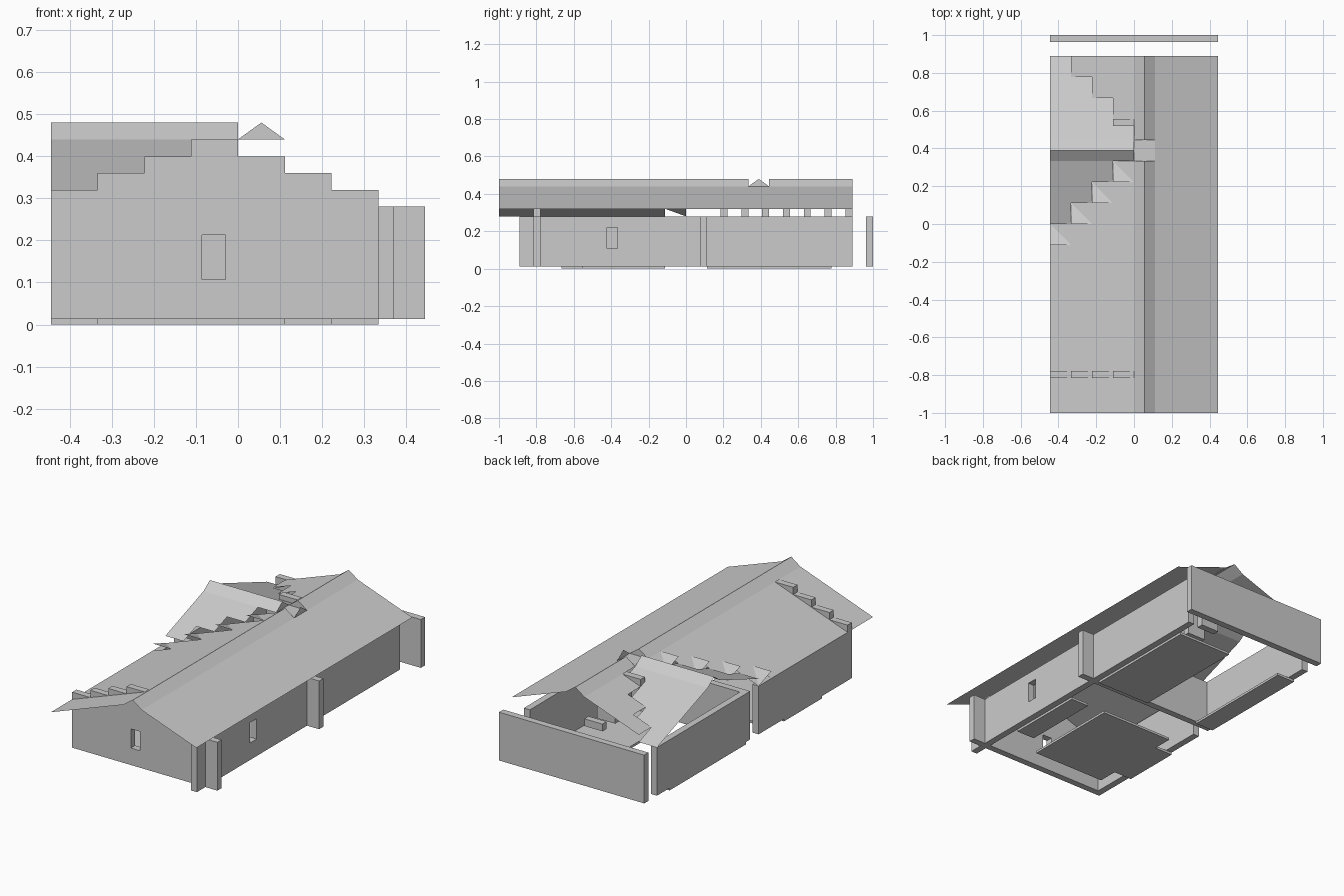
import bpy, bmesh

if "Cube" in bpy.data.objects:
    bpy.data.objects.remove(bpy.data.objects["Cube"])

U = 1 / 9          # plan module
H = 0.04           # height step
T = U / 3          # wall thickness
B = 0.013          # floor thickness


def make(name, verts, faces):
    me = bpy.data.meshes.new(name)
    me.from_pydata(verts, [], faces)
    me.update()
    ob = bpy.data.objects.new(name, me)
    bpy.context.collection.objects.link(ob)
    return ob


def box(name, x0, x1, y0, y1, z0, z1):
    v = [(x, y, z) for z in (z0, z1) for x, y in ((x0, y0), (x1, y0), (x1, y1), (x0, y1))]
    return make(name, v, [(3, 2, 1, 0), (4, 5, 6, 7), (0, 1, 5, 4),
                          (1, 2, 6, 5), (2, 3, 7, 6), (3, 0, 4, 7)])


def prism(name, prof, y0, y1):
    n = len(prof)
    v = [(x, y0, z) for x, z in prof] + [(x, y1, z) for x, z in prof]
    f = [tuple(range(n)), tuple(range(2 * n - 1, n - 1, -1))]
    f += [(i, i + n, (i + 1) % n + n, (i + 1) % n) for i in range(n)]
    ob = make(name, v, f)
    bm = bmesh.new()
    bm.from_mesh(ob.data)
    bmesh.ops.recalc_face_normals(bm, faces=bm.faces)
    bm.to_mesh(ob.data)
    bm.free()
    return ob


def cut(ob, *dims):
    c = box("window_cutter", *dims)
    c.hide_render = True
    c.hide_viewport = True
    m = ob.modifiers.new("window", 'BOOLEAN')
    m.operation = 'DIFFERENCE'
    m.solver = 'EXACT'
    m.object = c


def sheets(name, polys):
    v, f = [], []
    for p in polys:
        f.append(tuple(range(len(v), len(v) + len(p))))
        v += p
    return make(name, v, f)


def zmain(x):
    return 0.44 + 0.36 * x


# stepped front gable wall with window
prof = [(-4 * U, B)]
for i, t in enumerate((8, 9, 10, 11, 10, 9, 8, 7)):
    prof += [((i - 4) * U, t * H), ((i - 3) * U, t * H)]
prof.append((4 * U, B))
gable = prism("front_gable_wall", prof, -0.815, -0.778)
cut(gable, -0.085, -0.03, -0.9, -0.7, 0.107, 0.213)

# long and cross walls
right = box("right_wall", 3 * U, 3 * U + T, -8 * U, 8 * U, B, 0.28)
cut(right, 0.3, 0.4, -0.422, -0.366, 0.107, 0.22)
box("left_wall_front", -4 * U, -4 * U + T, -0.778, 0, B, 0.28)
box("left_wall_back", -4 * U, -4 * U + T, U, 8 * U, B, 0.28)
box("middle_wall", -4 * U, 4 * U, U - T, U, B, 0.28)
box("back_wall", -4 * U, 4 * U, 1 - T, 1, B, 0.28)

# floor plates
for i, (x0, x1, y0, y1) in enumerate(((0, 3, 1, 7), (-3, 1, -6, -1), (2, 3, -5, -1),
                                      (-4, -3, -5, -2), (-4, -3, 1, 7))):
    box("floor_plate_%d" % i, x0 * U, x1 * U, y0 * U, y1 * U, 0, B)

# stepped supports under the cross roof
for k, t in zip(range(2, 9), (9, 10, 11, 11, 10, 9, 8)):
    box("roof_support_%d" % k, -U, 0, k * U - T, k * U, 0.28, t * H)

# main roof, right slope
sheets("main_roof_right", [[(U, -1, .44), (4 * U, -1, .32), (4 * U, 8 * U, .32), (U, 8 * U, .44)]])

# main roof left slope, valley tiles and cross roof, column by column
left, valley, cross = [], [], []
for c in range(4):
    x0, x1 = (c - 4) * U, (c - 3) * U
    z0, z1 = zmain(x0), zmain(x1)
    ya, yb = (c - 1) * U, c * U
    left.append([(x0, -1, z0), (x1, -1, z1), (x1, ya, z1), (x0, ya, z0)])
    valley += [[(x0, yb, z0), (x1, ya, z1), (x1, yb, z1)],
               [(x0, yb, z0), (x0, ya, z1), (x1, ya, z1)]]
    if c < 3:
        zb = 0.44 - 0.36 * (3 * U - yb)
        cross.append([(x0, yb, zb), (x1, yb, zb), (x1, 3 * U, .44), (x0, 3 * U, .44)])
    yc = (8 - c) * U
    zc = 0.44 - 0.36 * (yc - 4 * U)
    cross.append([(x0, 4 * U, .44), (x1, 4 * U, .44), (x1, yc, zc), (x0, yc, zc)])
    if c:
        left.append([(x0, yc, z0), (x1, yc, z1), (x1, 8 * U, z1), (x0, 8 * U, z0)])
sheets("main_roof_left", left)
sheets("valley_tiles", valley)
sheets("cross_roof", cross)

# ridge caps
caps = []
for y0, y1 in ((-1, 3 * U), (4 * U, 8 * U)):
    for xe in (0, U):
        caps.append([(xe, y0, .44), (U / 2, y0, .48), (U / 2, y1, .48), (xe, y1, .44)])
for ye in (3 * U, 4 * U):
    caps.append([(-4 * U, ye, .44), (0, ye, .44), (0, 3.5 * U, .48), (-4 * U, 3.5 * U, .48)])
sheets("ridge_caps", caps)

# ridge junction: flat tile with upright triangles
a, b, m = 3 * U, 4 * U, 3.5 * U
junction = [[(0, a, .44), (U, a, .44), (U, b, .44), (0, b, .44)]]
junction += [[(0, y, .44), (U, y, .44), (U / 2, y, .48)] for y in (a, b)]
junction += [[(x, a, .44), (x, b, .44), (x, m, .48)] for x in (0, U)]
sheets("ridge_junction", junction)
